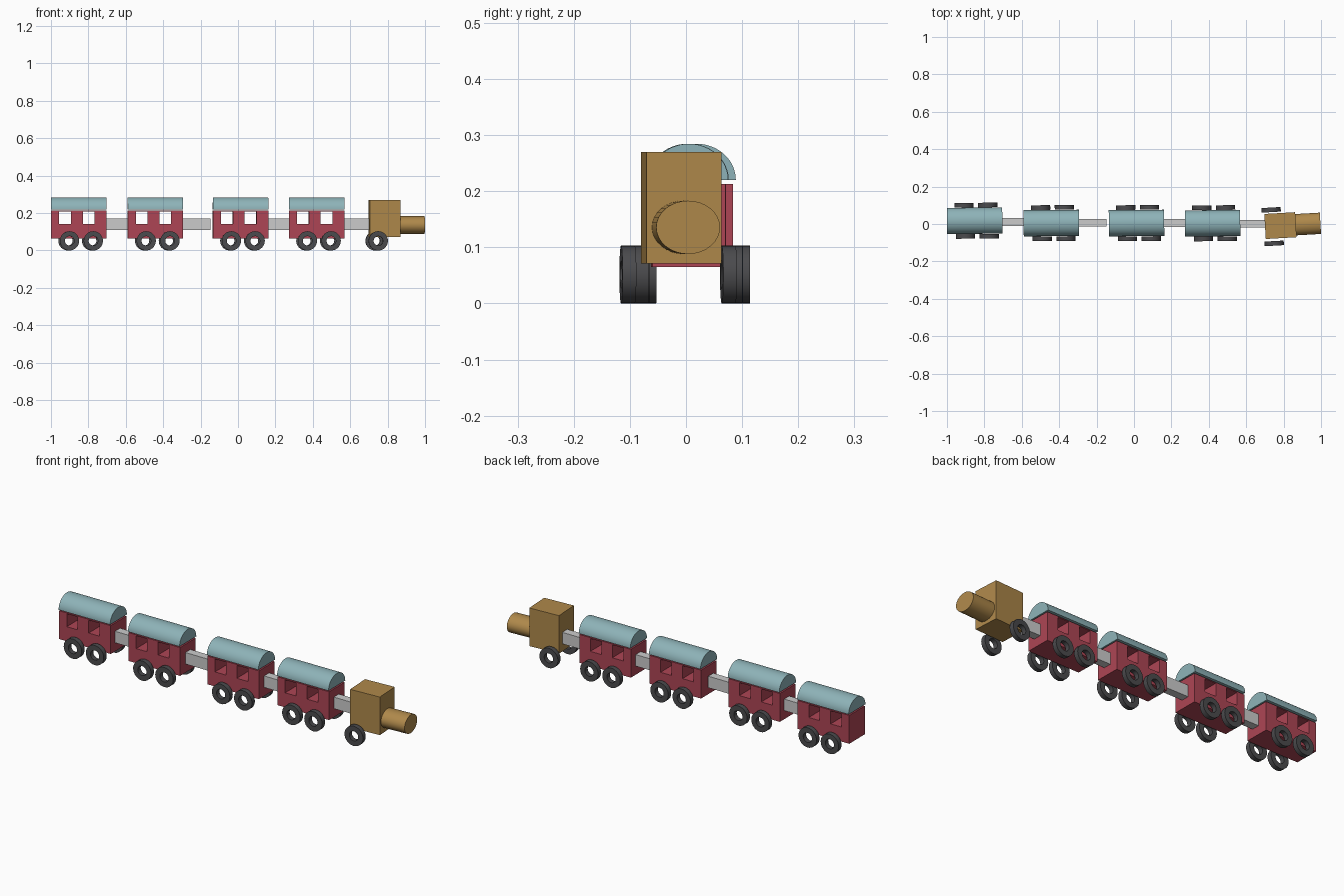
import bpy, bmesh, math
from mathutils import Matrix, Vector

if "Cube" in bpy.data.objects:
    bpy.data.objects.remove(bpy.data.objects["Cube"])


def material(name, rgb):
    m = bpy.data.materials.new(name)
    m.diffuse_color = (*rgb, 1)
    m.use_nodes = True
    m.node_tree.nodes["Principled BSDF"].inputs["Base Color"].default_value = m.diffuse_color
    return m


RED = material("red", (0.42, 0.06, 0.09))
TEAL = material("teal", (0.27, 0.45, 0.48))
TAN = material("tan", (0.43, 0.25, 0.07))
DARK = material("dark", (0.07, 0.07, 0.075))


def frame(x, y, yaw):
    return Matrix.Translation((x, y, 0)) @ Matrix.Rotation(math.radians(yaw), 4, 'Z')


def finish(name, bm, mat, fr):
    bmesh.ops.recalc_face_normals(bm, faces=bm.faces)
    me = bpy.data.meshes.new(name)
    bm.to_mesh(me)
    bm.free()
    ob = bpy.data.objects.new(name, me)
    ob.matrix_world = fr
    if mat:
        me.materials.append(mat)
    bpy.context.collection.objects.link(ob)
    return ob


def add_box(bm, centre, size):
    bmesh.ops.create_cube(bm, size=1, matrix=Matrix.Translation(centre)
                          @ Matrix.Diagonal((*size, 1)))


def box(name, centre, size, mat, fr):
    bm = bmesh.new()
    add_box(bm, centre, size)
    return finish(name, bm, mat, fr)


def prism(name, yz, x0, x1, mat, fr):
    """Extrude a y-z outline along x."""
    bm = bmesh.new()
    f = bm.faces.new([bm.verts.new((x0, y, z)) for y, z in yz])
    ext = bmesh.ops.extrude_face_region(bm, geom=[f])["geom"]
    bmesh.ops.translate(bm, vec=(x1 - x0, 0, 0),
                        verts=[v for v in ext if isinstance(v, bmesh.types.BMVert)])
    return finish(name, bm, mat, fr)


def arc(ry, rz, zc, a0, a1, n):
    return [(ry * math.cos(a0 + (a1 - a0) * i / n), zc + rz * math.sin(a0 + (a1 - a0) * i / n))
            for i in range(n)]


def wheel(name, x, y, fr, ro=0.0515, ri=0.025, w=0.0245):
    """Flat ring, axle along y, resting on the ground."""
    bm = bmesh.new()
    ring = [bm.verts.new((x + r, y + s * w / 2, ro))
            for r, s in ((ri, -1), (ro, -1), (ro, 1), (ri, 1))]
    edges = [bm.edges.new((ring[i], ring[(i + 1) % 4])) for i in range(4)]
    bmesh.ops.spin(bm, geom=ring + edges, cent=(x, y, ro), axis=(0, 1, 0),
                   angle=math.tau, steps=32, use_duplicate=False)
    bmesh.ops.remove_doubles(bm, verts=bm.verts, dist=1e-5)
    return finish(name, bm, DARK, fr)


def smooth(ob):
    bpy.ops.object.select_all(action='DESELECT')
    ob.select_set(True)
    bpy.context.view_layer.objects.active = ob
    bpy.ops.object.shade_smooth_by_angle(angle=math.radians(30))


# Carriages: body with window tunnels, arched roof, four wheels
L = 0.296
for n, (x, y) in enumerate([(-0.852, 0.0175), (-0.442, 0.005), (0.0135, 0.005), (0.42, 0.004)], 1):
    fr = frame(x, y, 0.5)
    body = box(f"carriage_{n}_body", (0, 0, 0.139), (L, 0.13, 0.148), RED, fr)
    bm = bmesh.new()
    for wx in (-0.073, 0.053):
        add_box(bm, (wx, 0, 0.1745), (0.063, 0.2, 0.067))
    cutter = finish("window_cutter", bm, None, fr)
    cutter.hide_render = True
    mod = body.modifiers.new("windows", 'BOOLEAN')
    mod.operation, mod.solver, mod.object = 'DIFFERENCE', 'EXACT', cutter
    bpy.context.view_layer.update()
    cut = bpy.data.meshes.new_from_object(body.evaluated_get(bpy.context.evaluated_depsgraph_get()))
    body.modifiers.clear()
    body.data = cut
    bpy.data.objects.remove(cutter)

    roof = arc(0.07, 0.0645, 0.22, 0, math.pi, 24) + [(-0.07, 0.22)]
    smooth(prism(f"carriage_{n}_roof", roof, -L / 2, L / 2, TEAL, fr))
    for i, wx in enumerate((-0.053, 0.074), 1):
        for side, s in (("near", -1), ("far", 1)):
            smooth(wheel(f"carriage_{n}_{side}_wheel_{i}", wx - s * 0.0035, s * 0.0835, fr))

# Coupling bars
for n, (x0, x1, y) in enumerate([(-0.725, -0.575, 0.011), (-0.30, -0.148, 0.007),
                                 (0.145, 0.29, 0.006), (0.555, 0.712, 0.001)], 1):
    box(f"coupling_{n}", ((x0 + x1) / 2, y, 0.14), (x1 - x0, 0.042, 0.06), None, Matrix())

# Locomotive: cab, oval boiler and two wheels, turned slightly
fr = frame(0.783, -0.0085, 3.3)
box("engine_cab", (0, 0, 0.1705), (0.165, 0.134, 0.199), TAN, fr)
smooth(prism("engine_boiler", arc(0.057, 0.0475, 0.1355, 0, math.tau, 32), 0.08, 0.214, TAN, fr))
for side, s in (("near", -1), ("far", 1)):
    smooth(wheel(f"engine_{side}_wheel", -0.042 - s * 0.003, -0.003 + s * 0.09, fr))
